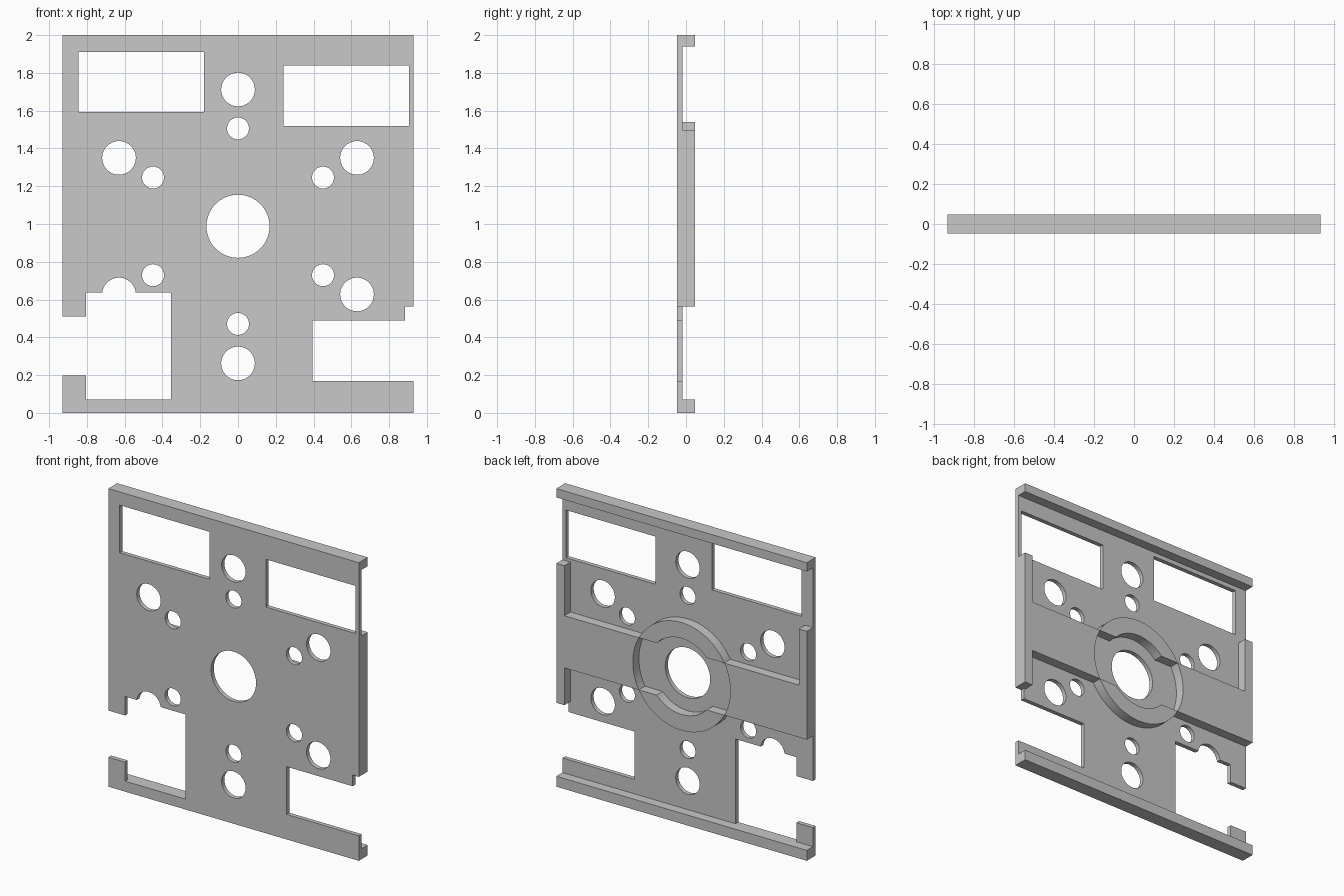
import bpy
from math import sin, cos, asin, pi, radians

cube = bpy.data.objects.get("Cube")
if cube:
    bpy.data.objects.remove(cube, do_unlink=True)

grey = bpy.data.materials.new("light grey")
grey.use_nodes = True
colour = (0.58, 0.58, 0.58, 1)
grey.diffuse_color = colour
grey.node_tree.nodes["Principled BSDF"].inputs["Base Color"].default_value = colour

W = 0.93                                 # half width
FRONT, MID, BACK = -0.047, -0.018, 0.047  # depth levels
CZ = 0.988                               # height of the central axis
BAR = 0.175                              # half height of the cross bar
R_OUT, R_IN = 0.362, 0.255               # central collar
RIM = 0.07                               # height of the bottom flange


def arc(cx, cz, r, a0, a1, n=32):
    return [(cx + r * cos(a0 + (a1 - a0) * i / n),
             cz + r * sin(a0 + (a1 - a0) * i / n)) for i in range(n + 1)]


def circle(cx, cz, r):
    return arc(cx, cz, r, 0, 2 * pi, 64)[:-1]


def rect(x0, x1, z0, z1):
    return [(x0, z0), (x1, z0), (x1, z1), (x0, z1)]


def slab(name, loops, y0, y1):
    """Extrude a filled outline (with holes) from depth y0 to y1."""
    curve = bpy.data.curves.new(name, "CURVE")
    curve.dimensions = "2D"
    curve.fill_mode = "BOTH"
    curve.extrude = (y1 - y0) / 2
    for loop in loops:
        spline = curve.splines.new("POLY")
        spline.points.add(len(loop) - 1)
        for point, (x, z) in zip(spline.points, loop):
            point.co = (x, z, 0, 1)
        spline.use_cyclic_u = True
    obj = bpy.data.objects.new(name, curve)
    bpy.context.collection.objects.link(obj)
    obj.location.y = (y0 + y1) / 2
    obj.rotation_euler.x = pi / 2
    curve.materials.append(grey)
    bpy.ops.object.select_all(action="DESELECT")
    obj.select_set(True)
    bpy.context.view_layer.objects.active = obj
    bpy.ops.object.convert(target="MESH")
    bpy.ops.object.shade_smooth_by_angle(angle=radians(30))


# Face plate: outline with the two open lower cut-outs
BIG, SMALL, LOW = 0.089, 0.058, 0.627
notch = asin((0.638 - LOW) / BIG)
outline = [(-W, 0), (W, 0), (W, 0.168), (0.394, 0.168), (0.394, 0.488),
           (0.884, 0.488), (0.884, 0.563), (W, 0.563), (W, 2), (-W, 2),
           (-W, 0.511), (-0.806, 0.511), (-0.806, 0.638)]
outline += arc(-0.63, LOW, BIG, pi - notch, notch)
outline += [(-0.355, 0.638), (-0.355, RIM), (-0.806, RIM),
            (-0.806, 0.198), (-W, 0.198)]

# Windows and round holes
holes = [rect(-0.845, -0.18, 1.592, 1.911), rect(0.24, 0.905, 1.518, 1.838),
         circle(0, CZ, 0.167)]
for x, z in [(0, 1.712), (0, 0.262), (-0.63, 1.35), (0.63, 1.35), (0.63, LOW)]:
    holes.append(circle(x, z, BIG))
for x, z in [(0, 1.506), (0, 0.471)] + [(s * 0.45, z) for s in (-1, 1) for z in (1.246, 0.729)]:
    holes.append(circle(x, z, SMALL))
slab("face_plate", [outline] + holes, FRONT, MID)

# Rear flanges along the edges
slab("top_flange", [rect(-W, W, 1.941, 2)], MID, BACK)
slab("bottom_flange", [rect(-W, W, 0, RIM)], MID, BACK)
slab("left_flange", [rect(W - 0.06, W, 0.563, 1.498)], MID, BACK)
slab("right_flange", [rect(-W, -W + 0.06, CZ - BAR, 1.54)], MID, BACK)

# Cross bar halves, hollowed by the collar
a = asin(BAR / R_OUT)
for name, s, t in (("left_bar", 1, 0), ("right_bar", -1, pi)):
    end = s * (W - 0.06)
    slab(name, [arc(0, CZ, R_OUT, t + a, t - a) +
                [(end, CZ - s * BAR), (end, CZ + s * BAR)]], MID, BACK)

# Collar crescents above and below the bar
b = asin(BAR / R_IN)
for name, t in (("upper_collar", 0), ("lower_collar", pi)):
    slab(name, [arc(0, CZ, R_OUT, t + a, t + pi - a) +
                arc(0, CZ, R_IN, t + pi - b, t + b)], MID, BACK)
